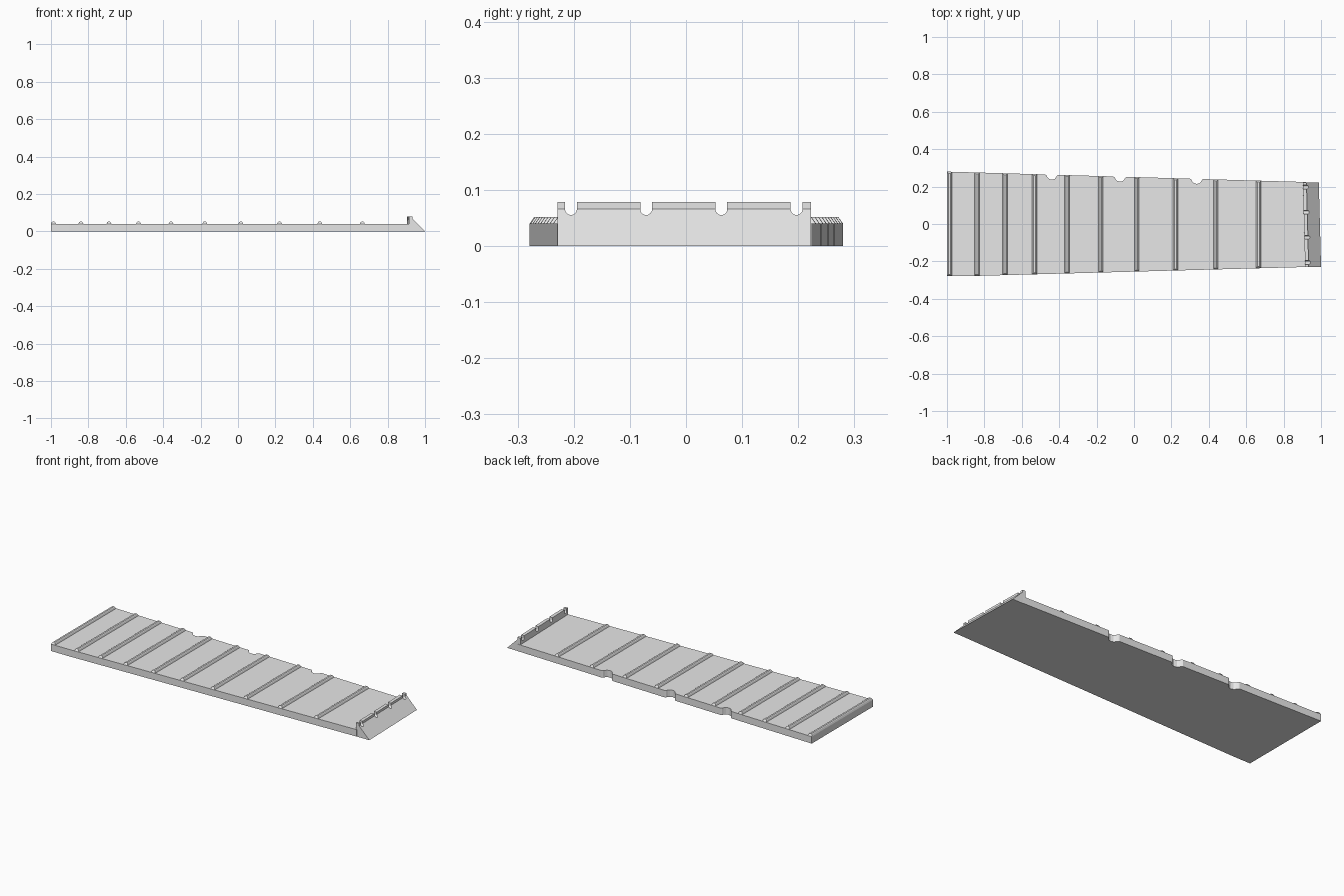
import bpy
import bmesh
import math

cube = bpy.data.objects.get("Cube")
if cube:
    bpy.data.objects.remove(cube, do_unlink=True)

grey = bpy.data.materials.new("light grey")
grey.use_nodes = True
grey.diffuse_color = (0.8, 0.8, 0.8, 1)
grey.node_tree.nodes["Principled BSDF"].inputs["Base Color"].default_value = (0.8, 0.8, 0.8, 1)

THICK = 0.04


def back_edge(x):
    return 0.28 - 0.029 * (x + 1)


def front_edge(x):
    return -0.279 + 0.027 * max(0, x + 0.9)


def skew(x, y):
    """The narrow end is cut slightly off square."""
    return x - 0.012 * (y + 0.225) / 0.45


def loft(name, rings):
    """Closed solid from two matching outlines."""
    bm = bmesh.new()
    a, b = [[bm.verts.new(p) for p in ring] for ring in rings]
    bm.faces.new(a)
    bm.faces.new(b[::-1])
    for i in range(len(a)):
        j = (i + 1) % len(a)
        bm.faces.new((a[i], b[i], b[j], a[j]))
    bmesh.ops.recalc_face_normals(bm, faces=bm.faces[:])
    mesh = bpy.data.meshes.new(name)
    bm.to_mesh(mesh)
    bm.free()
    mesh.materials.append(grey)
    obj = bpy.data.objects.new(name, mesh)
    bpy.context.collection.objects.link(obj)
    return obj


# Tapered deck with three flared notches in its back edge
half_notch = [(0.036, 0), (0.029, 0.004), (0.024, 0.013), (0.015, 0.023)]
notch = half_notch + [(0, 0.027)] + [(-x, d) for x, d in reversed(half_notch)]
outline = [(-1, front_edge(-1)), (-0.9, front_edge(-0.9)),
           (0.92, front_edge(0.92)), (0.92, back_edge(0.92))]
for cx in (0.335, -0.075, -0.44):
    outline += [(cx + dx, back_edge(cx + dx) - d) for dx, d in notch]
outline.append((-1, back_edge(-1)))
loft("deck", [[(x, y, z) for x, y in outline] for z in (0, THICK)])

# Cross ribs with bevelled tops and ends
rib_profile = [(-0.013, 0), (-0.009, 0.009), (-0.005, 0.012),
               (0.005, 0.012), (0.009, 0.009), (0.013, 0)]
rib_places = (-0.987, -0.84, -0.69, -0.532, -0.358, -0.178, 0.015, 0.222, 0.437, 0.665)
for n, cx in enumerate(rib_places, 1):
    rings = []
    for edge, side in ((front_edge, 1), (back_edge, -1)):
        rings.append([(cx + dx, edge(cx + dx) + side * h * 0.7, THICK + h)
                      for dx, h in rib_profile])
    loft(f"cross_rib_{n}", rings)

# Raised end lip with a sloping outer face
lip_profile = [(0.915, 0), (0.915, 0.079), (0.934, 0.079), (0.934, 0.066), (1, 0)]
lip = loft("end_lip", [[(skew(x, y), y, z) for x, z in lip_profile]
                       for y in (-0.229, 0.223)])

# Round-bottomed slots cut through the lip
R = 0.0105
for cy in (-0.205, -0.071, 0.063, 0.197):
    slot = [(cy + R * math.cos(a), 0.066 + R * math.sin(a))
            for a in [math.pi + math.pi * i / 12 for i in range(13)]]
    slot += [(cy + R, 0.1), (cy - R, 0.1)]
    cutter = loft("slot_cutter", [[(x, y, z) for y, z in slot] for x in (0.88, 0.98)])
    mod = lip.modifiers.new("slot", 'BOOLEAN')
    mod.operation = 'DIFFERENCE'
    mod.solver = 'EXACT'
    mod.object = cutter
    bpy.context.view_layer.objects.active = lip
    bpy.ops.object.modifier_apply(modifier=mod.name)
    bpy.data.objects.remove(cutter, do_unlink=True)
